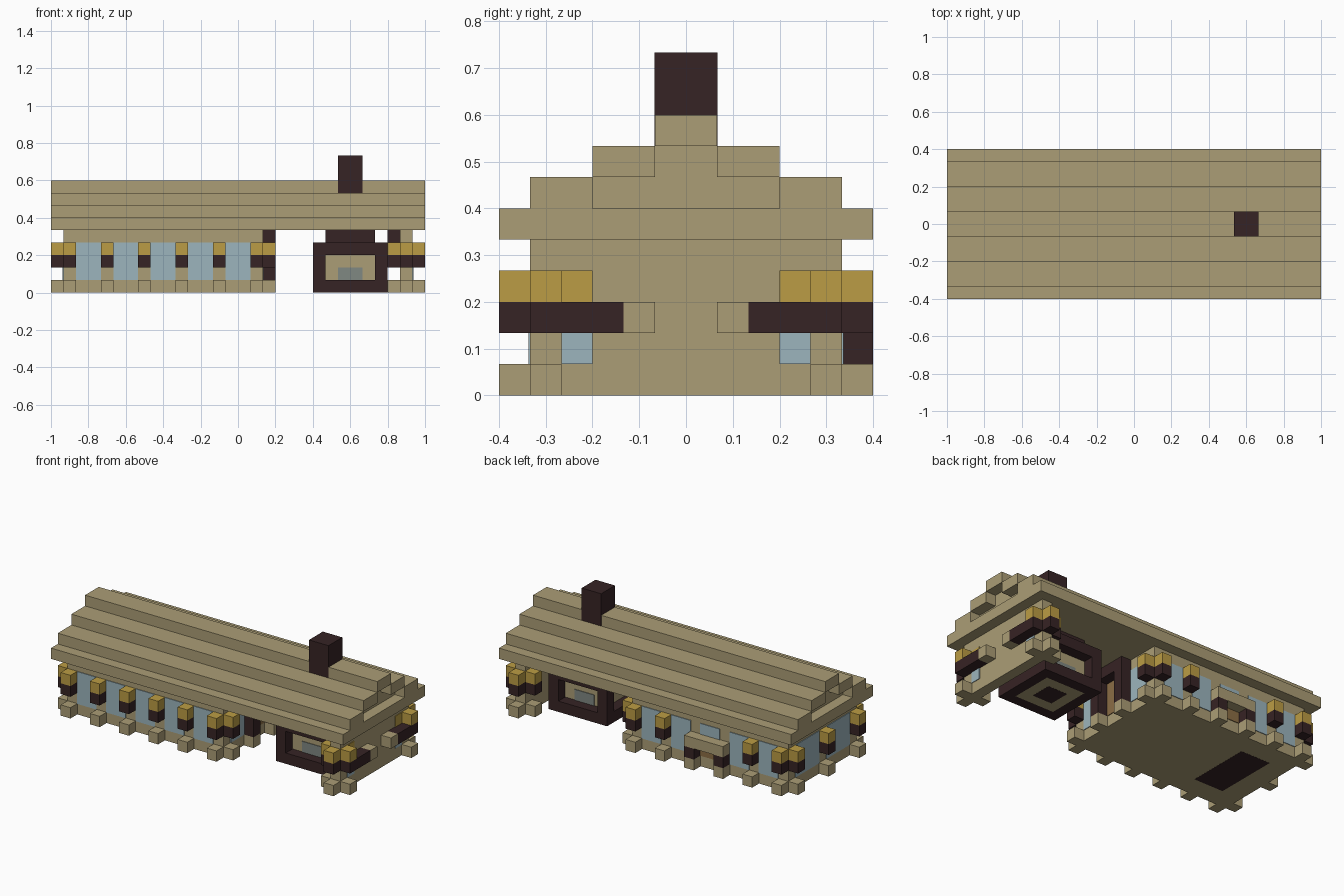
import bpy, bmesh
from mathutils import Vector

cube = bpy.data.objects.get("Cube")
if cube:
    bpy.data.objects.remove(cube, do_unlink=True)

U = 1 / 15            # one block
LX, LY = 30, 12       # footprint in blocks
T = 0.06              # plate thickness in blocks


def material(name, rgb):
    m = bpy.data.materials.new(name)
    m.use_nodes = True
    m.diffuse_color = (*rgb, 1)
    m.node_tree.nodes["Principled BSDF"].inputs["Base Color"].default_value = (*rgb, 1)
    return m


TAN = material("sandy_timber", (.41, .34, .18))
DARK = material("dark_timber", (.037, .017, .018))
GOLD = material("lantern_gold", (.50, .335, .058))
BLUE = material("pale_glass", (.335, .46, .51))
GREY = material("smoky_glass", (.216, .246, .223))
BROWN = material("door_brown", (.26, .155, .06))


def blocks(name, mat, boxes):
    """One object from (x0, x1, y0, y1, z0, z1) boxes measured in blocks."""
    bm = bmesh.new()
    for x0, x1, y0, y1, z0, z1 in boxes:
        size = Vector((x1 - x0, y1 - y0, z1 - z0)) * U
        mid = Vector(((x0 + x1 - LX) / 2, (y0 + y1 - LY) / 2, (z0 + z1) / 2)) * U
        for v in bmesh.ops.create_cube(bm, size=1)["verts"]:
            v.co = v.co * size + mid
    me = bpy.data.meshes.new(name)
    bm.to_mesh(me)
    bm.free()
    me.materials.append(mat)
    ob = bpy.data.objects.new(name, me)
    bpy.context.collection.objects.link(ob)
    return ob


def both(boxes):
    """Add the front-to-back mirror of each box."""
    return boxes + [(a, b, LY - d, LY - c, e, f) for a, b, c, d, e, f in boxes]


# Stepped roof with recessed gables
blocks("roof_eave", TAN, [(0, LX, 0, LY, 5, 6)])
blocks("roof_steps", TAN, both([(0, LX, 1, 3, 6, 7), (0, LX, 3, 5, 7, 8)]))
blocks("roof_ridge", TAN, [(0, LX, 5, 7, 8, 9)])
blocks("gable_core", TAN, [(1, 29, 3, 9, 6, 7), (1, 29, 5, 7, 7, 8)])
blocks("chimney", DARK, [(23, 25, 5 - .01, 7 + .01, 8, 11)])

# Main room and far end wall
blocks("main_room", TAN, [(1, 17, 1, 11, 0, 5)])
blocks("end_wall", TAN, [(28, 29, 1, 11, 0, 5)])
blocks("floor_hearth", DARK, [(3, 6, 3, 9, -T / 6, 0.1)])

# Posts: footing, dark bracket and gold lantern
cols = (1, 4, 7, 10, 13, 16)
feet = [(x, y) for x in cols + (28,) for y in (0, 11)]
feet += [(x, y) for x in (0, 17, 27, 29) for y in (1, 10)] + [(0, 5.5)]
lamps = [p for p in feet if p not in ((7, 11), (10, 11))]
feet += [(17, 4), (17, 7)]


def stack(points, z):
    return [(x, x + 1, y, y + 1, z, z + 1) for x, y in points]


blocks("footings", TAN, stack(feet, 0))
blocks("lamp_brackets", DARK, stack(lamps, 2))
blocks("lamp_lanterns", GOLD, stack(lamps, 3))

# Window glass
panes = []
for x in cols[:-1]:
    panes.append((x + 1, x + 3, 1 - T, 1, 1, 4))
    panes.append((x + 1, x + 3, 11, 11 + T, 2 if x == 7 else 1, 4))
panes += both([(1 - T, 1, 2, 5.5, 1, 4), (17, 17 + T, 2, 4, 1, 4)])
blocks("window_glass", BLUE, panes)
blocks("end_wall_glass", BLUE, both([(29, 29 + T, 2, 3, 1, 2)]))
blocks("end_wall_lanterns", GOLD, both([(29, 29 + T, 2, 3, 3, 4)]))

# Rails on the end wall
blocks("end_rails", DARK, both([(29, 30, 2, 4, 2, 3)]))
blocks("end_rail_tips", TAN, both([(29, 30, 4, 5, 2, 3)]))

# Back porch: canopy, legs and door
blocks("back_canopy", TAN, [(7, 11, 11, 12, 2, 3)])
blocks("back_canopy_legs", DARK, stack([(7, 11), (10, 11)], 1))
blocks("back_door", BROWN, [(8, 10, 11, 11 + T, 1, 2)])

# Passage door and its frame, and the beam facing it
blocks("passage_door", BROWN, [(17, 17 + T, 5, 7, 1, 4)])
blocks("passage_door_frame", DARK, both([(17, 18, 4, 5, 1, 4)]) + [(17, 18, 4, 8, 4, 5)])
blocks("passage_beam", DARK, [(27, 28, 4, 8, 4, 5)])

# Fireplace: edge frame around a recessed core
edges = []
for z in (0, 3):
    edges += both([(21, 27, 3, 4, z, z + 1)])
    edges += [(x, x + 1, 4, 8, z, z + 1) for x in (21, 26)]
edges += both([(x, x + 1, 3, 4, 1, 3) for x in (21, 26)])
blocks("fireplace_frame", DARK, edges)
blocks("fireplace_core", TAN, [(22, 26, 4, 8, 0, 4)])
blocks("fireplace_glass", GREY, both([(23, 25, 4 - T, 4, 1, 2)]))
blocks("fireplace_flue_base", DARK, [(23, 25, 5, 7, -T / 6, 0.1)])
blocks("chimney_breast", DARK, [(22, 26, 4, 8, 4, 5)])
